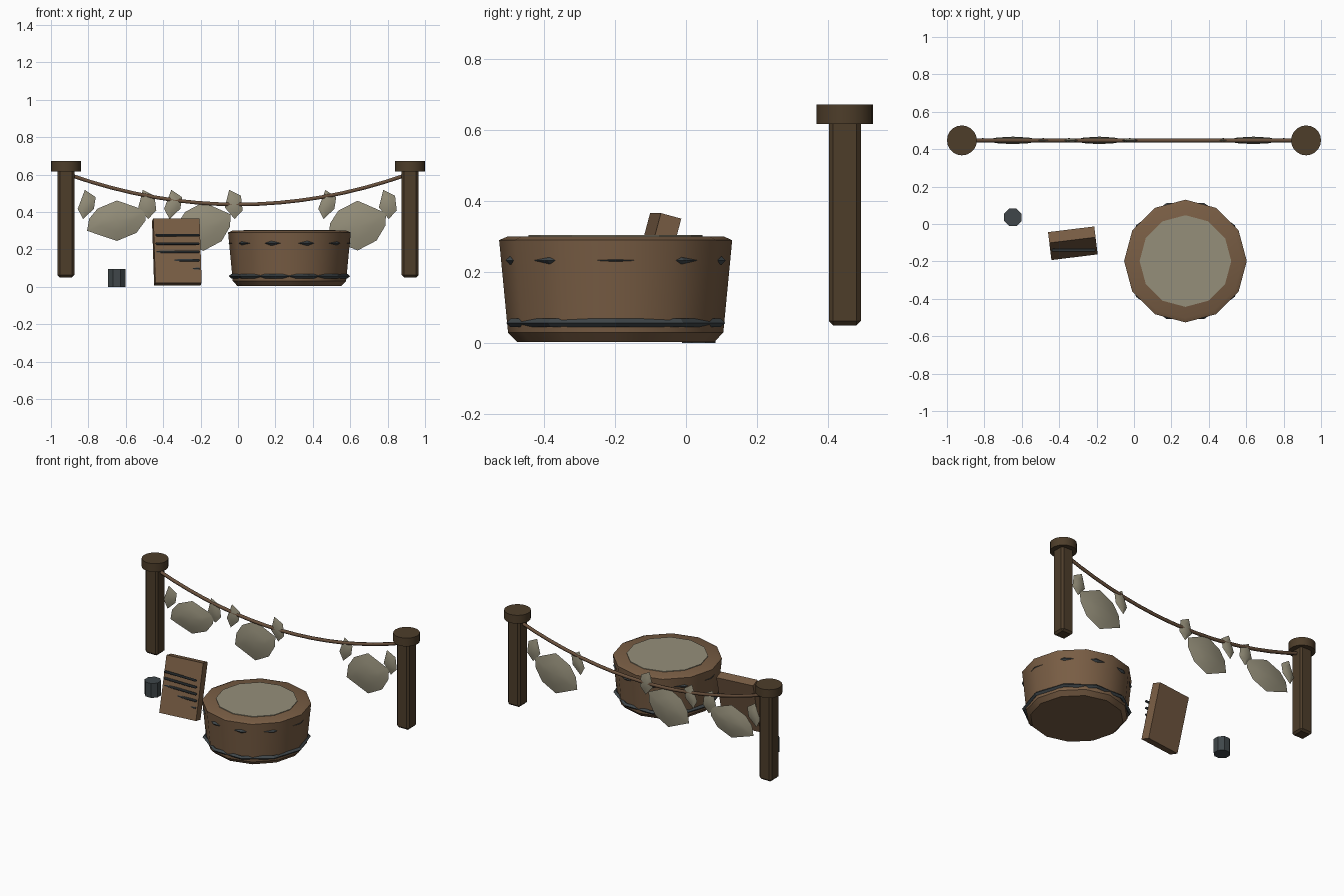
import bpy, bmesh
from math import radians, sin, cos, tau

if "Cube" in bpy.data.objects:
    bpy.data.objects.remove(bpy.data.objects["Cube"])


def material(name, rgb):
    m = bpy.data.materials.new(name)
    m.use_nodes = True
    m.diffuse_color = (*rgb, 1)
    bsdf = m.node_tree.nodes["Principled BSDF"]
    bsdf.inputs["Base Color"].default_value = (*rgb, 1)
    bsdf.inputs["Roughness"].default_value = 0.9
    return m


WOOD = material("warm wood", (0.19, 0.11, 0.058))
DARK_WOOD = material("dark wood", (0.075, 0.047, 0.023))
ROPE = material("rope brown", (0.14, 0.08, 0.045))
METAL = material("dark metal", (0.05, 0.062, 0.068))
LINEN = material("linen", (0.3, 0.275, 0.195))


def finish(name, bm, mat, loc=(0, 0, 0), smooth=None):
    bmesh.ops.recalc_face_normals(bm, faces=bm.faces)
    mesh = bpy.data.meshes.new(name)
    bm.to_mesh(mesh)
    bm.free()
    ob = bpy.data.objects.new(name, mesh)
    bpy.context.collection.objects.link(ob)
    ob.location = loc
    mesh.materials.append(mat)
    if smooth:
        bpy.ops.object.select_all(action="DESELECT")
        ob.select_set(True)
        bpy.context.view_layer.objects.active = ob
        bpy.ops.object.shade_smooth_by_angle(angle=radians(smooth))
    return ob


def lathe(name, profile, sides, mat, loc, smooth=None, phase=0.0, closed=False):
    """Turn a (radius, height) profile; open profiles get flat end caps."""
    bm = bmesh.new()
    rings = [[bm.verts.new((r * cos(phase + tau * i / sides),
                            r * sin(phase + tau * i / sides), z))
              for i in range(sides)] for r, z in profile]
    pairs = list(zip(rings, rings[1:]))
    if closed:
        pairs.append((rings[-1], rings[0]))
    else:
        bm.faces.new(rings[0])
        bm.faces.new(rings[-1])
    for a, b in pairs:
        for i in range(sides):
            j = (i + 1) % sides
            bm.faces.new((a[i], a[j], b[j], b[i]))
    return finish(name, bm, mat, loc, smooth)


def box(name, size, loc, mat, rot=(0, 0, 0), bevel=0.0):
    bm = bmesh.new()
    bmesh.ops.create_cube(bm, size=1)
    bmesh.ops.scale(bm, vec=size, verts=bm.verts)
    if bevel:
        bmesh.ops.bevel(bm, geom=bm.edges[:], offset=bevel, segments=1, affect="EDGES")
    ob = finish(name, bm, mat, loc)
    ob.rotation_euler = rot
    return ob


def pillow(name, outline, loc, half_x, half_z, thick):
    """Thin lens-shaped cloth from an outline in the xz plane."""
    bm = bmesh.new()
    rim = [bm.verts.new((u * half_x, 0, v * half_z)) for u, v in outline]
    n = len(rim)
    for side in (-1, 1):
        inner = [bm.verts.new((u * half_x * 0.55, side * thick * 0.75, v * half_z * 0.55))
                 for u, v in outline]
        mid = bm.verts.new((0, side * thick, 0))
        for i in range(n):
            j = (i + 1) % n
            bm.faces.new((rim[i], rim[j], inner[j], inner[i]))
            bm.faces.new((inner[i], inner[j], mid))
    return finish(name, bm, LINEN, loc, 30)


# Clothesline posts with round caps
LINE_Y = 0.447
for side, x in (("right", -0.92), ("left", 0.92)):
    box(f"{side}_post", (0.09, 0.09, 0.58), (x, LINE_Y, 0.34), DARK_WOOD, bevel=0.012)
    lathe(f"{side}_post_cap", [(0.08, 0.617), (0.08, 0.672)], 20, DARK_WOOD,
          (x, LINE_Y, 0), 30)

# Sagging rope
curve = bpy.data.curves.new("rope", "CURVE")
curve.dimensions = "3D"
curve.bevel_depth = 0.011
curve.bevel_resolution = 1
curve.use_fill_caps = True
spline = curve.splines.new("POLY")
COUNT = 16
spline.points.add(COUNT)
for i, p in enumerate(spline.points):
    x = 0.9 * (2 * i / COUNT - 1)
    p.co = (x, LINE_Y, 0.44 + 0.195 * x * x, 1)
curve.materials.append(ROPE)
rope = bpy.data.objects.new("rope", curve)
bpy.context.collection.objects.link(rope)

# Hanging cloths, each with two gathered corners
BODY = [(0, 1), (0.97, 0.5), (0.95, 0), (0.65, -0.6), (0, -1), (-1, -0.5),
        (-0.93, 0.1), (-0.65, 0.6)]
CORNER_A = [(-0.2, 1), (1, 0.5), (0.8, -0.3), (-0.4, -1), (-1, -0.3)]
CORNER_B = [(-0.5, 1), (0.8, 0.6), (1, -0.4), (0.1, -1), (-1, -0.2)]
cloths = [("right", -0.647, 0.353, 0.16, 0.108),
          ("middle", -0.185, 0.322, 0.15, 0.13),
          ("left", 0.639, 0.327, 0.157, 0.133)]
for label, x, z, hx, hz in cloths:
    pillow(f"{label}_cloth", BODY, (x, LINE_Y, z), hx, hz, 0.02)
    for end, dx, shape in (("a", -0.162, CORNER_A), ("b", 0.162, CORNER_B)):
        pillow(f"{label}_cloth_corner_{end}", shape, (x + dx, LINE_Y, 0.44), 0.048, 0.078, 0.012)

# Wash tub with water and two hoops
TUB = (0.275, -0.198, 0)
lathe("tub", [(0.277, 0.003), (0.303, 0.03), (0.328, 0.29), (0.305, 0.3)], 12,
      WOOD, TUB, 35)
lathe("tub_water", [(0.245, 0.28), (0.245, 0.304)], 12, LINEN, TUB)
for name, z, r in (("lower_hoop", 0.057, 0.311), ("upper_hoop", 0.233, 0.313)):
    section = [(r + 0.013, z), (r, z + 0.012), (r - 0.013, z), (r, z - 0.012)]
    lathe(name, section, 10, METAL, TUB, closed=True)

# Leaning washboard with metal ridges
box("washboard", (0.249, 0.06, 0.357), (-0.327, -0.103, 0.186), WOOD,
    (radians(-15), 0, radians(7)))
for i in range(5):
    box(f"washboard_ridge_{i + 1}", (0.235, 0.016, 0.013), (-0.323, -0.14, 0.276 - 0.045 * i),
        METAL, bevel=0.004)

# Small cup
lathe("cup", [(0.051, 0), (0.051, 0.095)], 8, METAL, (-0.648, 0.036, 0), phase=tau / 16)
